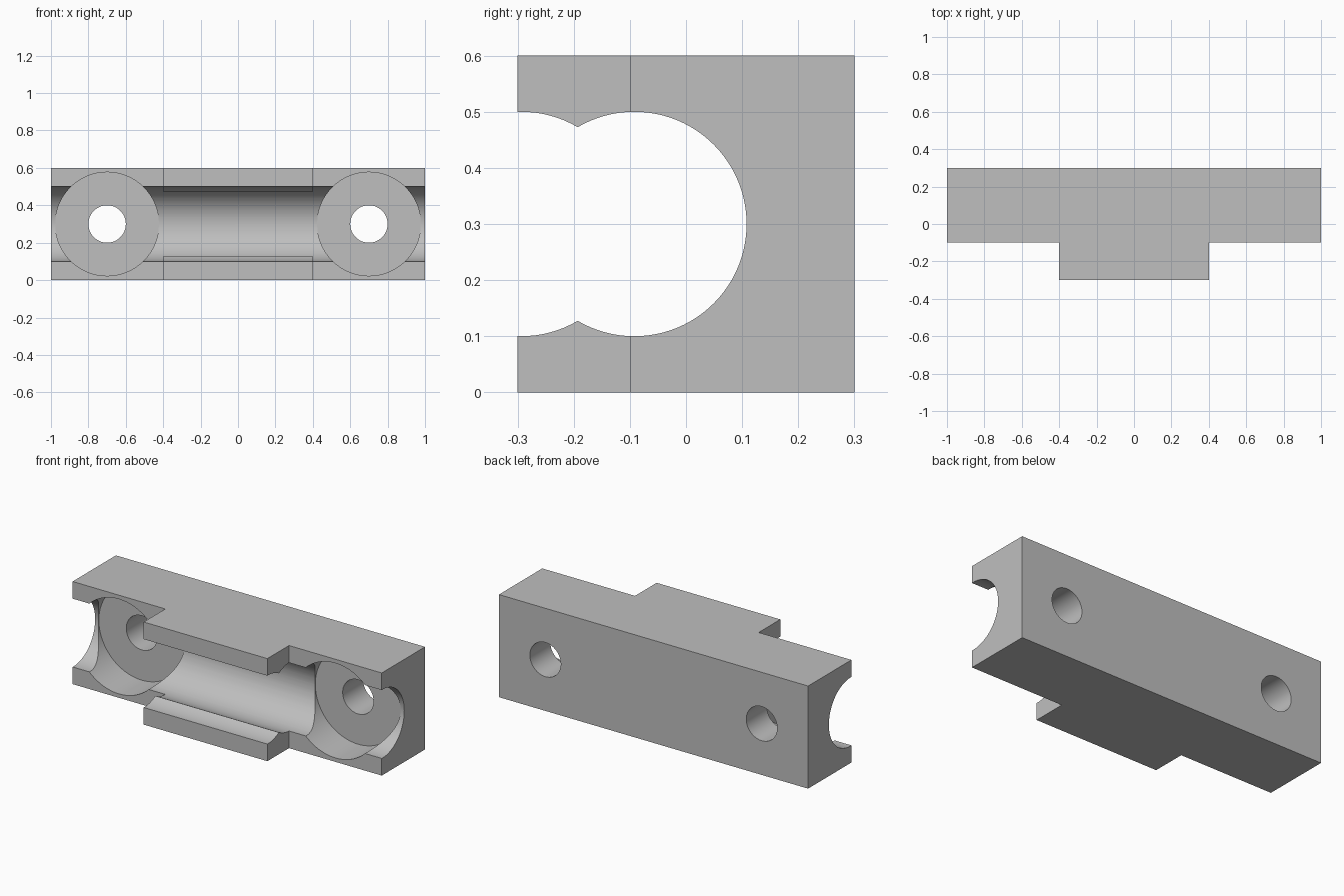
import bpy
import bmesh
from math import pi, radians
from mathutils import Matrix, Vector

default = bpy.data.objects.get("Cube")
if default:
    bpy.data.objects.remove(default, do_unlink=True)

grey = bpy.data.materials.new("plain grey")
grey.use_nodes = True
colour = (0.52, 0.52, 0.52, 1)
grey.diffuse_color = colour
grey.node_tree.nodes["Principled BSDF"].inputs["Base Color"].default_value = colour


def add_object(name, bm):
    bmesh.ops.recalc_face_normals(bm, faces=bm.faces)
    mesh = bpy.data.meshes.new(name)
    bm.to_mesh(mesh)
    bm.free()
    mesh.materials.append(grey)
    obj = bpy.data.objects.new(name, mesh)
    bpy.context.collection.objects.link(obj)
    return obj


def cylinder_cutter(name, axis, centre, radius, length):
    bm = bmesh.new()
    turn = Matrix.Rotation(pi / 2, 4, "Y" if axis == "X" else "X")
    bmesh.ops.create_cone(bm, cap_ends=True, segments=96, radius1=radius, radius2=radius,
                          depth=length, matrix=Matrix.Translation(centre) @ turn)
    obj = add_object(name, bm)
    obj.hide_render = True
    return obj


# Block with a central tongue: T-shaped plan pushed upward
half_plan = [(0.4, -0.3), (0.4, -0.1), (1, -0.1), (1, 0.3)]
plan = half_plan + [(-x, y) for x, y in reversed(half_plan)]
bm = bmesh.new()
base = bm.faces.new([bm.verts.new((x, y, 0)) for x, y in plan])
top = bmesh.ops.extrude_face_region(bm, geom=[base])["geom"]
bmesh.ops.translate(bm, vec=Vector((0, 0, 0.6)),
                    verts=[v for v in top if isinstance(v, bmesh.types.BMVert)])
block = add_object("clamp_block", bm)

# Long channel, and the second round groove through the tongue
cutters = [
    cylinder_cutter("channel_cutter", "X", (0, -0.092, 0.3), 0.2, 2.4),
    cylinder_cutter("tongue_groove_cutter", "X", (0, -0.294, 0.3), 0.2, 2.3),
]

# Counterbored screw holes at both ends
for side, x in (("right", -0.7), ("left", 0.7)):
    cutters.append(cylinder_cutter(side + "_counterbore_cutter", "Y",
                                   (x, -0.195, 0.3), 0.277, 0.61))
    cutters.append(cylinder_cutter(side + "_screw_hole_cutter", "Y",
                                   (x, 0.1, 0.3), 0.1, 1))

# Cut, then discard the cutters
bpy.ops.object.select_all(action="DESELECT")
block.select_set(True)
bpy.context.view_layer.objects.active = block
for cutter in cutters:
    cut = block.modifiers.new(cutter.name, "BOOLEAN")
    cut.operation = "DIFFERENCE"
    cut.solver = "EXACT"
    cut.object = cutter
    bpy.ops.object.modifier_apply(modifier=cut.name)
    bpy.data.objects.remove(cutter, do_unlink=True)

bpy.ops.object.shade_smooth_by_angle(angle=radians(25))
